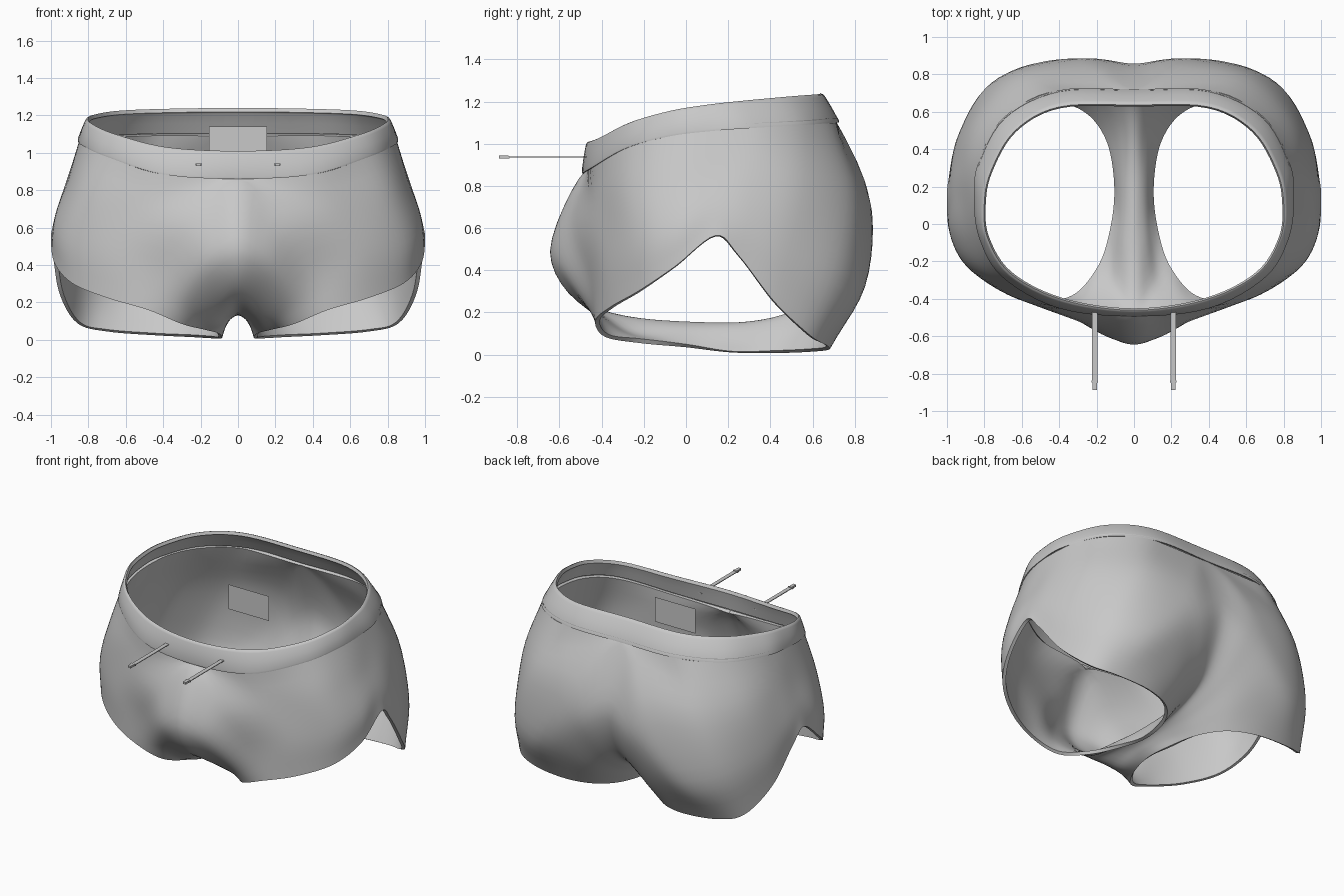
import bpy, math
from mathutils import Vector

if "Cube" in bpy.data.objects:
    bpy.data.objects.remove(bpy.data.objects["Cube"])

fabric = bpy.data.materials.new("grey_fabric")
fabric.diffuse_color = (0.58, 0.58, 0.58, 1)
fabric.use_nodes = True
fabric.node_tree.nodes["Principled BSDF"].inputs["Base Color"].default_value = fabric.diffuse_color

# Control loops of the right half: side, front, crotch, back, side again
LEG_HEM = [(1.0, .14, .565), (.985, -.05, .42), (.89, -.22, .305), (.70, -.36, .225),
           (.48, -.43, .16), (.30, -.385, .085), (.18, -.22, .055), (.105, 0, .035),
           (.085, .22, .01), (.13, .45, .008), (.25, .61, .015), (.45, .68, .025),
           (.70, .665, .045), (.86, .59, .09), (.955, .42, .25), (.99, .25, .47)]
LOWER = [(.968, .13, .70), (.977, -.05, .60), (.89, -.23, .52), (.66, -.385, .45),
         (.42, -.455, .36), (.27, -.465, .22), (.135, -.29, .09), (.075, -.03, .08),
         (.07, .21, .06), (.10, .47, .06), (.20, .685, .14), (.37, .83, .30),
         (.58, .84, .34), (.79, .73, .40), (.93, .49, .50), (.972, .29, .63)]
UPPER = [(.91, .12, .86), (.895, -.08, .82), (.80, -.27, .76), (.55, -.415, .68),
         (.24, -.535, .62), (.15, -.59, .40), (.08, -.38, .155), (.045, -.07, .12),
         (.04, .20, .11), (.055, .49, .13), (.11, .73, .27), (.20, .88, .55),
         (.31, .862, .76), (.62, .79, .77), (.84, .56, .80), (.91, .31, .85)]
WAIST_AND_CENTRE = [(.85, .12, 1.06), (.82, -.08, 1.035), (.70, -.28, .98), (.40, -.445, .885),
                    (0, -.487, .86), (0, -.645, .49), (0, -.47, .22), (0, -.10, .14),
                    (0, .20, .13), (0, .50, .18), (0, .735, .34), (0, .857, .68),
                    (0, .715, 1.10), (.40, .71, 1.10), (.69, .57, 1.09), (.83, .32, 1.075)]
# Top edge of the waistband, centre back to centre front
BAND_TOP = [(0, .64, 1.24), (.40, .63, 1.235), (.64, .50, 1.225), (.77, .28, 1.205),
            (.805, .10, 1.185), (.785, -.08, 1.155), (.66, -.27, 1.10),
            (.38, -.41, 1.03), (0, -.465, 1.01)]


def slope(a, b, c, limit):
    """Central slope; limit 1 stops any overshoot at sharp turns."""
    d, e = b - a, c - b
    mid = (d + e) / 2
    tame = math.copysign(min(abs(mid), 2 * abs(d), 2 * abs(e)), d) if d * e > 0 else 0
    return mid + (tame - mid) * limit


def spline(padded, steps, limit=0):
    """Smooth curve through the points; first and last are only tangent guides."""
    out = []
    for p, a, b, q in zip(padded, padded[1:], padded[2:], padded[3:]):
        for s in range(steps):
            t = s / steps
            h = (2*t**3 - 3*t*t + 1, t**3 - 2*t*t + t, 3*t*t - 2*t**3, t**3 - t*t)
            out.append(Vector([h[0]*a[k] + h[1]*slope(p[k], a[k], b[k], limit) + h[2]*b[k]
                               + h[3]*slope(a[k], b[k], q[k], limit) for k in range(3)]))
    return out + [Vector(padded[-2])]


def flip(p):
    return Vector((-p[0], p[1], p[2]))


def add_object(name, verts, faces):
    mesh = bpy.data.meshes.new(name)
    mesh.from_pydata(verts, [], faces)
    mesh.materials.append(fabric)
    obj = bpy.data.objects.new(name, mesh)
    bpy.context.collection.objects.link(obj)
    return obj


def cloth(name, rows, closed, thickness):
    """Skin rows of points, mirror the half and give it thickness inwards."""
    n = len(rows[0])
    faces = [(r*n + c, (r+1)*n + c, (r+1)*n + (c+1) % n, r*n + (c+1) % n)
             for r in range(len(rows) - 1) for c in range(n if closed else n - 1)]
    obj = add_object(name, [p for row in rows for p in row], faces)
    mirror = obj.modifiers.new("mirror", 'MIRROR')
    mirror.merge_threshold = 0.0005
    solid = obj.modifiers.new("thickness", 'SOLIDIFY')
    solid.thickness = thickness
    solid.offset = -1
    bpy.ops.object.select_all(action='DESELECT')
    obj.select_set(True)
    bpy.context.view_layer.objects.active = obj
    bpy.ops.object.convert(target='MESH')
    bpy.ops.object.shade_smooth_by_angle(angle=math.radians(45))
    return obj


# Shorts body: hem-to-waist curves, then smooth loops around each leg
columns = []
for col in zip(LEG_HEM, LOWER, UPPER, WAIST_AND_CENTRE):
    pts = [Vector(p) for p in col]
    end = flip(pts[2]) if pts[3].x == 0 else 2 * pts[3] - pts[2]
    columns.append(spline([2 * pts[0] - pts[1]] + pts + [end], 5))
rows = []
loops = list(zip(*columns))
for i, row in enumerate(loops):
    tight = (i / (len(loops) - 1))**3
    curve = spline([row[-1], *row, row[0], row[1]], 6, tight)[:-1]
    rows.append([Vector((max(p.x, 0), p.y, p.z)) for p in curve])
cloth("shorts_body", rows, True, 0.022)

# Waistband: slightly padded strip following the top of the body
half_waist = WAIST_AND_CENTRE[12:] + WAIST_AND_CENTRE[:5]
low, top = (spline([flip(e[1]), *e, flip(e[-2])], 6) for e in (half_waist, BAND_TOP))
band = []
for t, out in ((0, -.002), (0, .005), (.08, .009), (.5, .010), (.88, .008), (.97, .004), (1, -.004)):
    row = []
    for a, b in zip(low, top):
        p = a.lerp(b, t)
        d = Vector(((p.x / .8)**3, ((p.y - .12) / .6)**3, 0)).normalized()
        row.append(p + d * out)
    band.append(row)
cloth("waistband", band, False, 0.022)


def box(name, centre, size):
    bpy.ops.mesh.primitive_cube_add(size=1, location=centre)
    obj = bpy.context.object
    obj.name = name
    obj.scale = size
    obj.data.materials.append(fabric)


# Drawstrings with tips, pointing straight forward
for side, x in (("left", -.21), ("right", .21)):
    box(f"{side}_drawstring", (x, -.65, .937), (.028, .40, .005))
    box(f"{side}_string_tip", (x, -.864, .937), (.022, .046, .014))
    box(f"{side}_string_collar", (x, -.842, .937), (.034, .012, .012))

# Plain inner label
add_object("inner_label", [(-.155, .115, .97), (.155, .115, .97), (.155, .115, 1.14),
                           (-.155, .115, 1.14)], [(0, 1, 2, 3)])
